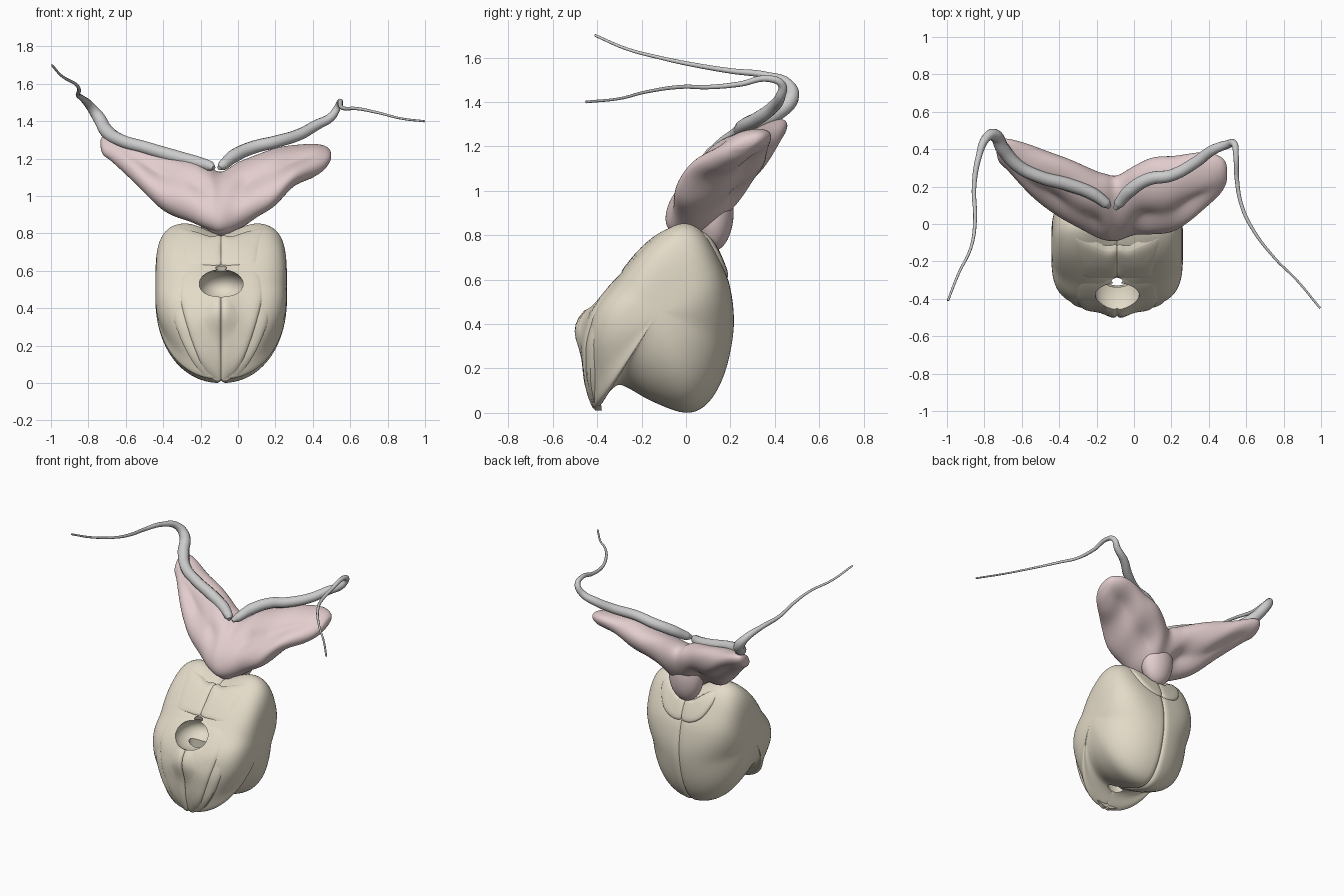
import bpy, bmesh, math
from math import sin, cos, exp, pi, radians

if "Cube" in bpy.data.objects:
    bpy.data.objects.remove(bpy.data.objects["Cube"])

CX = -0.09  # symmetry plane of the shell


def material(name, rgb):
    m = bpy.data.materials.new(name)
    m.diffuse_color = (*rgb, 1)
    m.use_nodes = True
    m.node_tree.nodes["Principled BSDF"].inputs["Base Color"].default_value = m.diffuse_color
    return m


BEIGE = material("beige", (0.77, 0.71, 0.58))
PINK = material("pink", (0.77, 0.61, 0.61))


def clamp(v):
    return max(0.0, min(1.0, v))


def ease(v):
    v = clamp(v)
    return v * v * (3 - 2 * v)


def smooth_loop(pts, k=5, closed=True):
    """Catmull-Rom through points of any dimension."""
    out, n = [], len(pts)
    get = (lambda i: pts[i % n]) if closed else (lambda i: pts[max(0, min(n - 1, i))])
    for i in range(n if closed else n - 1):
        a, b, c, d = (get(i + j) for j in (-1, 0, 1, 2))
        for s in range(k):
            t = s / k
            out.append(tuple(0.5 * (2 * q + (r - p) * t + (2 * p - 5 * q + 4 * r - w) * t * t
                                    + (3 * q - p - 3 * r + w) * t ** 3)
                             for p, q, r, w in zip(a, b, c, d)))
    return out if closed else out + [pts[-1]]


def loft(name, rings, mat, x=0.0):
    bm = bmesh.new()
    vs = [[bm.verts.new(p) for p in r] for r in rings]
    n = len(vs[0])
    for a, b in zip(vs, vs[1:]):
        for i in range(n):
            bm.faces.new((a[i], a[(i + 1) % n], b[(i + 1) % n], b[i]))
    bm.faces.new(vs[0][::-1])
    bm.faces.new(vs[-1])
    bmesh.ops.recalc_face_normals(bm, faces=bm.faces[:])
    me = bpy.data.meshes.new(name)
    bm.to_mesh(me)
    bm.free()
    ob = bpy.data.objects.new(name, me)
    bpy.context.collection.objects.link(ob)
    ob.location.x = x
    me.materials.append(mat)
    return ob


def ellipsoid(name, loc, size, mat=None):
    bpy.ops.mesh.primitive_uv_sphere_add(segments=40, ring_count=24, location=loc)
    ob = bpy.context.object
    ob.name, ob.scale = name, size
    if mat:
        ob.data.materials.append(mat)
    return ob


def finish(ob, mirror=False, cutters=(), angle=40):
    for c in cutters:
        b = ob.modifiers.new("cut", "BOOLEAN")
        b.object, b.operation, b.solver = c, "DIFFERENCE", "EXACT"
    if mirror:
        ob.modifiers.new("mirror", "MIRROR").use_mirror_merge = False
    bpy.ops.object.select_all(action="DESELECT")
    ob.select_set(True)
    bpy.context.view_layer.objects.active = ob
    for m in list(ob.modifiers):
        bpy.ops.object.modifier_apply(modifier=m.name)
    bpy.ops.object.shade_smooth_by_angle(angle=radians(angle))


# hole in the front, curving down and out of the underside
hole = ellipsoid("hole_cutter", (CX, -0.345, 0.52), (0.122, 0.15, 0.088))
shaft = ellipsoid("shaft_cutter", (CX, -0.3, 0.33), (0.08, 0.04, 0.31))
for c in (hole, shaft):
    c.hide_render = True
CUTS = (hole, shaft)

# side shells: pillow shape from the side profile (y, z)
profile = smooth_loop([(0, 0), (.1, .045), (.175, .18), (.215, .38), (.2, .56), (.15, .7),
                       (.08, .825), (0, .868), (-.09, .838), (-.2, .745), (-.34, .575),
                       (-.42, .46), (-.45, .32), (-.445, .16), (-.42, .03), (-.385, .035),
                       (-.335, .105), (-.28, .12), (-.15, .05)])
CY, CZ, W = -0.12, 0.46, 0.352


def shell_ring(s, inset=1.0):
    ring = []
    for y, z in profile:
        n = 2.15 + max(2.2 * ease((z - .3) / .5), 1.6 * ease((-y - .1) / .3) * ease((z - .05) / .4))
        r = (1 - s ** n) ** (1 / n) * inset
        d = W * s
        zz = CZ + (z - CZ) * r
        zz -= 0.07 * exp(-(d / .13) ** 2) * clamp((zz - .6) / .25)
        ring.append((d, CY + (y - CY) * r, zz))
    return ring


rings = [shell_ring(0, .965), shell_ring(.025, .988)]
rings[0] = [(-.0015, y, z) for d, y, z in rings[0]]
rings += [shell_ring(min(.9998, sin(.06 + i / 24 * (pi / 2 - .06)))) for i in range(25)]
finish(loft("side_shells", rings, BEIGE, CX), True, CUTS)

# plates lying on the shell: outline (d, z) draped over a front or back curve
FRONT = [(.02, -.415), (.15, -.447), (.32, -.455), (.46, -.42), (.57, -.335), (.74, -.2),
         (.8, -.13), (.86, -.06)]
BACK = [(.5, .2), (.6, .187), (.7, .152), (.8, .1), (.86, .03)]


def drape(table, z):
    for (a, ya), (b, yb) in zip(table, table[1:]):
        if z <= b:
            return ya + (yb - ya) * clamp((z - a) / (b - a))
    return table[-1][1]


def plate(name, outline, table, bulge, snout=0.0, cutters=(), sink=0.0):
    side = -1 if table is FRONT else 1
    pts = smooth_loop(outline)
    cd = sum(p[0] for p in pts) / len(pts)
    cz = sum(p[1] for p in pts) / len(pts)
    rings = []
    for r, back in [(.05, 1), (.5, 1), (1, 1), (1, 0), (.985, 0), (.95, 0), (.9, 0), (.82, 0),
                    (.65, 0), (.45, 0), (.25, 0), (.05, 0)]:
        ring = []
        for d, z in pts:
            d, z = cd + (d - cd) * r, cz + (z - cz) * r
            out = -.03 if back else bulge * (1 - r ** 10)
            if not back:
                out += snout * exp(-(d / .085) ** 2 - ((z - .395) / .1) ** 2)
            y = sum(drape(table, z + e) for e in (-.04, -.02, 0, .02, .04)) / 5
            ring.append((max(-.001, d), y + side * (out - sink - 7 * d ** 4), z))
        rings.append(ring)
    finish(loft(name, rings, BEIGE, CX), True, cutters)


plate("front_lip_plates", [(0, .022), (.065, .03), (.12, .07), (.185, .17), (.24, .3), (.268, .43),
                           (.265, .55), (.15, .57), (0, .56), (0, .4), (0, .2)],
      FRONT, .012, 0, CUTS, .008)
plate("lower_front_plates", [(0, .035), (.05, .04), (.1, .09), (.15, .2), (.2, .36),
                             (.228, .5), (.2, .605), (.1, .62), (0, .615), (0, .45),
                             (0, .25)], FRONT, .016, .05, CUTS)
plate("upper_front_plates", [(0, .635), (.1, .627), (.17, .625), (.2, .645), (.205, .72),
                             (.235, .825), (.14, .81), (.06, .785), (0, .785), (0, .71)],
      FRONT, .014, 0, CUTS, .002)
plate("upper_back_plates", [(0, .62), (.07, .61), (.15, .66), (.2, .76), (.19, .82),
                            (.12, .79), (.05, .74), (0, .73)], BACK, .014)
for c in CUTS:
    bpy.data.objects.remove(c)

# pink wings: x, y range, z range of each slanted section
stations = smooth_loop([(-.735, .38, .42, 1.26, 1.30), (-.72, .33, .445, 1.22, 1.32),
                        (-.67, .28, .455, 1.18, 1.32), (-.55, .15, .42, 1.07, 1.285),
                        (-.4, .04, .37, .92, 1.24), (-.25, -.05, .30, .865, 1.2),
                        (-.16, -.085, .27, .82, 1.16), (-.09, -.09, .26, .80, 1.13),
                        (0, -.06, .31, .82, 1.18), (.1, -.06, .35, .89, 1.225),
                        (.2, -.04, .365, .95, 1.255), (.3, .02, .38, 1.05, 1.27),
                        (.4, .1, .38, 1.1, 1.28), (.46, .16, .36, 1.14, 1.27),
                        (.49, .21, .33, 1.18, 1.25), (.498, .25, .29, 1.205, 1.225)], 6, False)
rings = []
for x, y0, y1, z0, z1 in stations:
    ring = []
    centre = abs(x - CX)
    amp = ease((centre - .03) / .12) * ease((.6 - centre) / .15)
    for i in range(72):
        t = 2 * pi * i / 72
        # groove down the front and back faces, plus slight wrinkles
        k = 1 + amp * .025 * sin(3 * t + 18 * x)
        for mid in (128, 298):
            gap = (math.degrees(t) - mid + 180) % 360 - 180
            k -= (.25 + .06 * sin(25 * x)) * amp * exp(-(gap / 24) ** 2)
        ring.append((x, (y0 + y1) / 2 + (y1 - y0) / 2 * cos(t) * k,
                     (z0 + z1) / 2 + (z1 - z0) / 2 * cos(t - radians(56)) * k))
    rings.append(ring)
finish(loft("wings", rings, PINK), angle=80)
finish(ellipsoid("wing_stem", (CX, .125, .91), (.12, .09, .18), PINK), angle=80)
finish(ellipsoid("wing_stem_front", (CX, .0, .87), (.09, .08, .085), PINK), angle=80)


# grey feelers: x, y, z, radius
def feeler(name, pts):
    cu = bpy.data.curves.new(name, "CURVE")
    cu.dimensions, cu.bevel_depth, cu.bevel_resolution = "3D", .01, 4
    cu.use_fill_caps, cu.resolution_u = True, 10
    sp = cu.splines.new("BEZIER")
    sp.bezier_points.add(len(pts) - 1)
    for b, (x, y, z, r) in zip(sp.bezier_points, pts):
        b.co, b.radius = (x, y, z - (.01 if r > .029 else 0)), r * 100
        b.handle_left_type = b.handle_right_type = "AUTO"
    bpy.context.collection.objects.link(bpy.data.objects.new(name, cu))


feeler("left_feeler", [(-.13, .09, 1.15, .012), (-.15, .11, 1.16, .028), (-.22, .16, 1.19, .034),
                       (-.35, .21, 1.225, .036), (-.5, .25, 1.27, .034), (-.62, .31, 1.305, .034),
                       (-.7, .4, 1.355, .037), (-.745, .475, 1.43, .034), (-.79, .46, 1.48, .024),
                       (-.83, .36, 1.52, .016), (-.855, .2, 1.54, .012), (-.85, .02, 1.57, .010),
                       (-.87, -.12, 1.6, .008), (-.94, -.27, 1.64, .007), (-.995, -.41, 1.7, .006)])
feeler("right_feeler", [(-.1, .08, 1.15, .012), (-.08, .11, 1.165, .028), (-.02, .18, 1.225, .036),
                        (.08, .24, 1.27, .035), (.2, .26, 1.3, .033), (.33, .33, 1.34, .031),
                        (.42, .395, 1.38, .028), (.5, .425, 1.425, .023), (.535, .43, 1.48, .018),
                        (.545, .37, 1.505, .015), (.55, .24, 1.48, .012), (.575, .1, 1.467, .010),
                        (.63, -.02, 1.468, .009), (.75, -.18, 1.445, .007), (.87, -.3, 1.415, .006),
                        (.995, -.45, 1.4, .006)])
